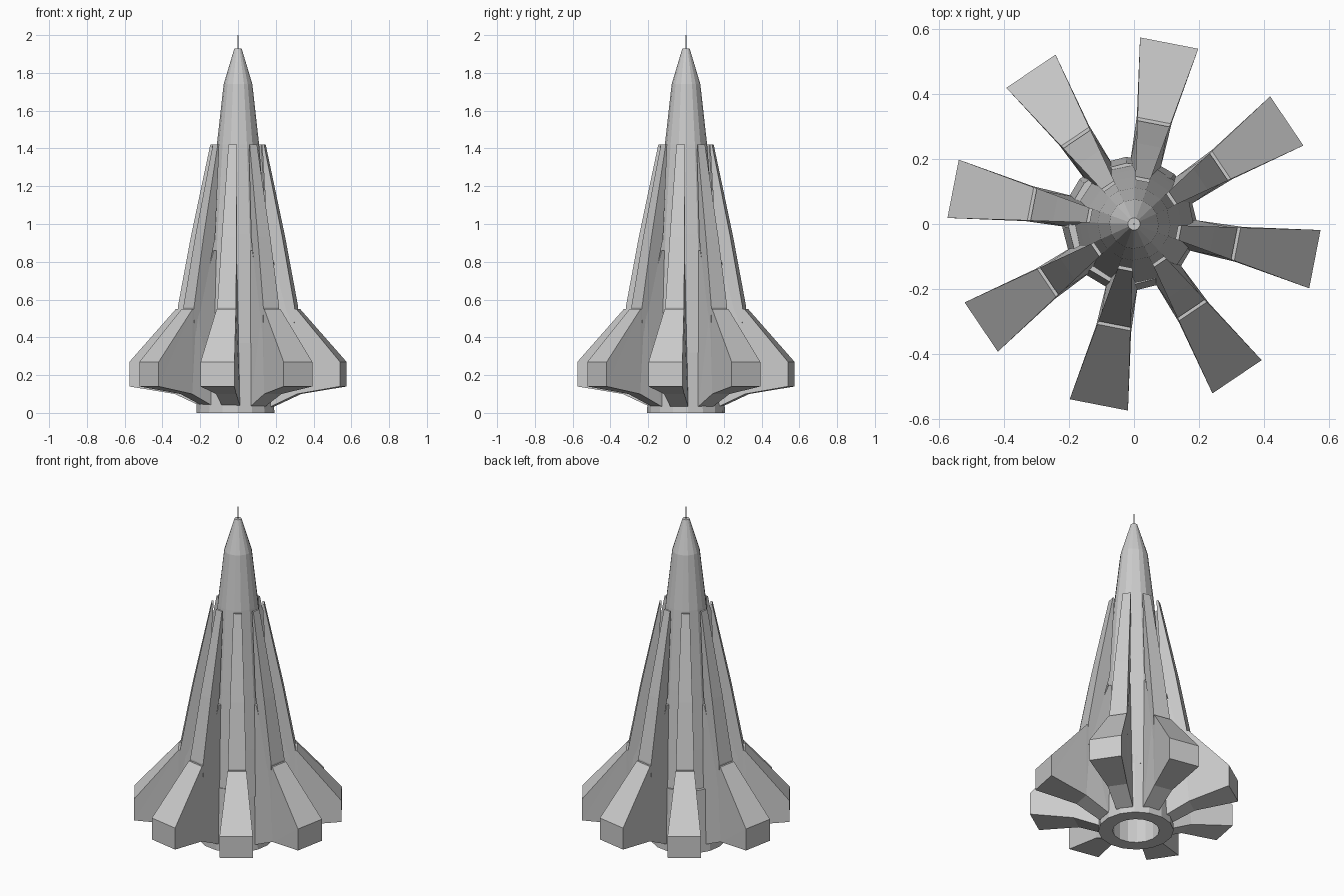
import bpy, bmesh, math
from mathutils import Matrix

if "Cube" in bpy.data.objects:
    bpy.data.objects.remove(bpy.data.objects["Cube"])

FINS = 8
FIRST = math.radians(34)      # angle of the first fin
HALF = math.radians(9.15)     # half angle of each fin wedge
T = math.tan(HALF)


def finish(name, bm):
    bmesh.ops.recalc_face_normals(bm, faces=bm.faces)
    me = bpy.data.meshes.new(name)
    bm.to_mesh(me)
    bm.free()
    ob = bpy.data.objects.new(name, me)
    bpy.context.collection.objects.link(ob)
    return ob


def lathe(name, profile, angles, cx=0.0, closed=False):
    """Faceted body: profile of (radius, z) swept over a list of angles."""
    bm = bmesh.new()
    rings = [[bm.verts.new((cx + r * math.cos(a), r * math.sin(a), z)) for a in angles]
             for r, z in profile]
    n = len(angles)
    pairs = list(zip(rings, rings[1:]))
    if closed:
        pairs.append((rings[-1], rings[0]))
    for lo, hi in pairs:
        for i in range(n):
            j = (i + 1) % n
            bm.faces.new((lo[i], lo[j], hi[j], hi[i]))
    if not closed:
        bm.faces.new(rings[0])
        bm.faces.new(rings[-1])
    return finish(name, bm)


def radial_slab(name, points, angle):
    """Solid from a side profile of (radius, z, half width), turned about z."""
    bm = bmesh.new()
    left = [bm.verts.new((r, w, z)) for r, z, w in points]
    right = [bm.verts.new((r, -w, z)) for r, z, w in points]
    n = len(points)
    sides = [bm.faces.new(left), bm.faces.new(right[::-1])]
    for i in range(n):
        j = (i + 1) % n
        bm.faces.new((left[i], right[i], right[j], left[j]))
    bmesh.ops.triangulate(bm, faces=sides)
    bmesh.ops.rotate(bm, verts=bm.verts, matrix=Matrix.Rotation(angle, 3, 'Z'))
    return finish(name, bm)


# Spire: narrow facets line up with the fins, wide facets lie between
spire_angles = []
for k in range(FINS):
    a = FIRST + k * math.tau / FINS
    spire_angles += [a - HALF, a + HALF]
lathe("spire", [(0.185, 0.32), (0.17, 0.6), (0.148, 0.95), (0.112, 1.42),
                (0.076, 1.74), (0.019, 1.93)], spire_angles)

# Hollow base tube with a recessed nozzle
ring16 = [math.radians(93) + i * math.tau / 16 for i in range(16)]
lathe("base_tube", [(0.128, 0.0), (0.207, 0.0), (0.188, 0.37), (0.128, 0.37)],
      ring16, cx=-0.014, closed=True)

# Tip needle
lathe("needle", [(0.003, 1.92), (0.003, 2.0)], [i * math.tau / 6 for i in range(6)])

# Flared lower fins and tall upper blades
lower = [(0.568, 0.14, 0.0915), (0.568, 0.27, 0.0915), (0.325, 0.55, 0.052),
         (0.295, 0.55, 0.046), (0.17, 0.86, 0.024), (0.10, 0.86, 0.015),
         (0.15, 0.035, 0.045), (0.19, 0.035, 0.048), (0.33, 0.10, 0.055)]
blade = [(r, z, r * T) for r, z in
         [(0.145, 1.42), (0.247, 0.93), (0.315, 0.56), (0.312, 0.43),
          (0.30, 0.43), (0.165, 0.92), (0.134, 1.42)]]
for k in range(FINS):
    a = FIRST + k * math.tau / FINS
    radial_slab(f"lower_fin_{k + 1}", lower, a)
    radial_slab(f"upper_blade_{k + 1}", blade, a)
